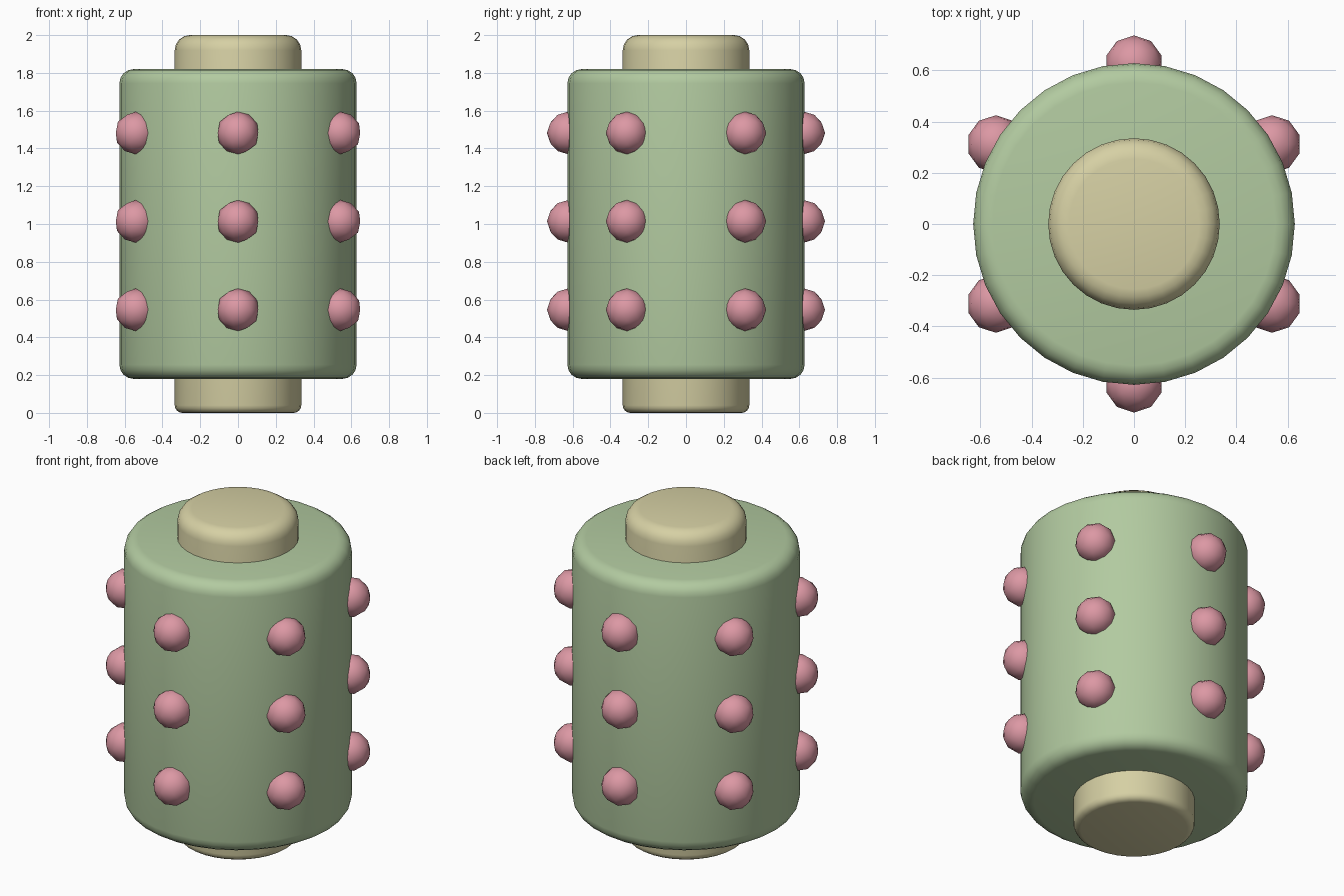
import bpy, bmesh, math

if "Cube" in bpy.data.objects:
    bpy.data.objects.remove(bpy.data.objects["Cube"])


def material(name, rgb):
    m = bpy.data.materials.new(name)
    m.diffuse_color = (*rgb, 1)
    m.use_nodes = True
    m.node_tree.nodes["Principled BSDF"].inputs["Base Color"].default_value = m.diffuse_color
    return m


green = material("sage green", (0.445, 0.591, 0.352))
beige = material("pale beige", (0.672, 0.631, 0.371))
pink = material("dusty pink", (0.716, 0.314, 0.371))


def add_object(name, bm, mat):
    me = bpy.data.meshes.new(name)
    bm.to_mesh(me)
    bm.free()
    me.materials.append(mat)
    ob = bpy.data.objects.new(name, me)
    bpy.context.collection.objects.link(ob)
    bpy.ops.object.select_all(action='DESELECT')
    ob.select_set(True)
    bpy.context.view_layer.objects.active = ob
    bpy.ops.object.shade_smooth_by_angle(angle=math.radians(40))
    return ob


def rounded_cylinder(name, radius, z0, z1, round_low, round_high, mat, sides=32):
    """Cylinder with separately rounded bottom and top rims."""
    bm = bmesh.new()
    bmesh.ops.create_cone(bm, cap_ends=True, segments=sides, radius1=radius,
                          radius2=radius, depth=z1 - z0)
    bmesh.ops.translate(bm, verts=bm.verts, vec=(0, 0, (z0 + z1) / 2))
    mid = (z0 + z1) / 2
    for r, sign in ((round_low, -1), (round_high, 1)):
        rim = [e for e in bm.edges if all((v.co.z - mid) * sign > 0 for v in e.verts)
               and any(len(f.verts) > 4 for f in e.link_faces)
               and abs(e.verts[0].co.z - (z0 if sign < 0 else z1)) < 1e-4
               and abs(e.verts[1].co.z - e.verts[0].co.z) < 1e-4]
        bmesh.ops.bevel(bm, geom=rim, offset=r, offset_type='OFFSET', segments=4,
                        profile=0.5, affect='EDGES')
    return add_object(name, bm, mat)


# Central core running through the drum, and the drum itself
rounded_cylinder("core", 0.335, 0.0, 2.0, 0.04, 0.08, beige)
rounded_cylinder("drum", 0.628, 0.18, 1.82, 0.075, 0.075, green)

# Three rings of six knobs
for row, z in enumerate((0.546, 1.014, 1.482)):
    for k in range(6):
        a = math.radians(30 + 60 * k)
        bm = bmesh.new()
        bmesh.ops.create_icosphere(bm, subdivisions=2, radius=0.113)
        bmesh.ops.translate(bm, verts=bm.verts,
                            vec=(0.623 * math.cos(a), 0.623 * math.sin(a), z))
        add_object(f"knob_{row + 1}_{k + 1}", bm, pink)
